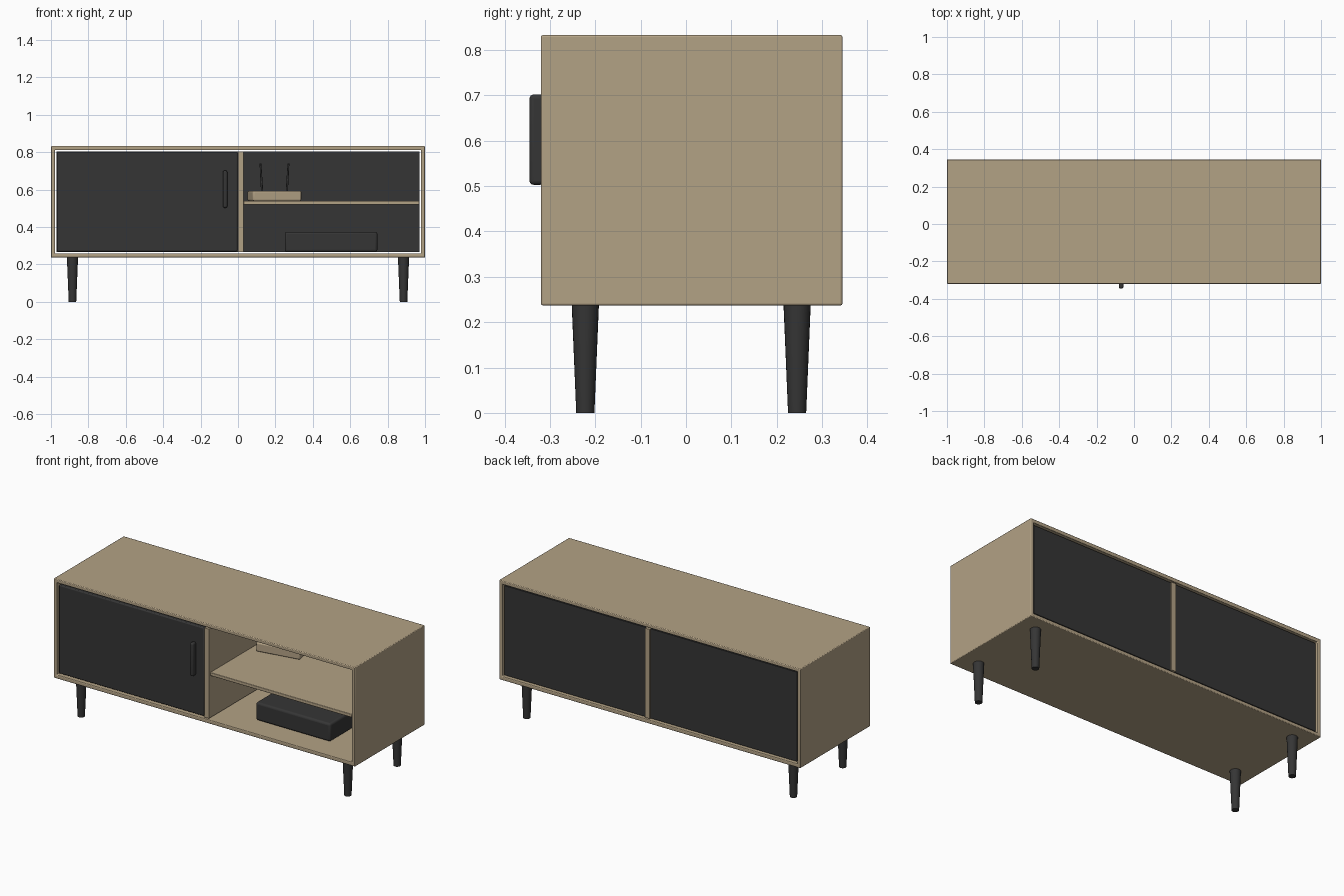
import bpy, bmesh, math
from mathutils import Matrix, Vector

if "Cube" in bpy.data.objects:
    bpy.data.objects.remove(bpy.data.objects["Cube"])


def material(name, rgb):
    m = bpy.data.materials.new(name)
    m.diffuse_color = (*rgb, 1)
    m.use_nodes = True
    m.node_tree.nodes["Principled BSDF"].inputs["Base Color"].default_value = m.diffuse_color
    return m


WOOD = material("light_wood", (0.45, 0.36, 0.235))
DARK = material("charcoal", (0.036, 0.036, 0.036))

# Carcass extents
Y0, Y1, Z0, Z1, T = -0.32, 0.345, 0.237, 0.833, 0.03


def finish(name, bm, mat, bevel=0.0, segments=2):
    bmesh.ops.recalc_face_normals(bm, faces=bm.faces)
    me = bpy.data.meshes.new(name)
    bm.to_mesh(me)
    bm.free()
    ob = bpy.data.objects.new(name, me)
    bpy.context.collection.objects.link(ob)
    me.materials.append(mat)
    if bevel:
        mod = ob.modifiers.new("soft_edges", 'BEVEL')
        mod.width = bevel
        mod.segments = segments
        mod.limit_method = 'ANGLE'
    bpy.ops.object.select_all(action='DESELECT')
    ob.select_set(True)
    bpy.context.view_layer.objects.active = ob
    bpy.ops.object.shade_smooth_by_angle(angle=math.radians(35))
    return ob


def box_mesh(x0, x1, y0, y1, z0, z1):
    bm = bmesh.new()
    bmesh.ops.create_cube(bm, size=1)
    bmesh.ops.scale(bm, vec=(x1 - x0, y1 - y0, z1 - z0), verts=bm.verts)
    bmesh.ops.translate(bm, vec=((x0 + x1) / 2, (y0 + y1) / 2, (z0 + z1) / 2), verts=bm.verts)
    return bm


def box(name, mat, *ext, bevel=0.0, segments=2):
    return finish(name, box_mesh(*ext), mat, bevel, segments)


def rod(name, mat, a, b, r0, r1, sides, bevel=0.0):
    a, b = Vector(a), Vector(b)
    bm = bmesh.new()
    rot = (b - a).to_track_quat('Z', 'Y').to_matrix().to_4x4()
    bmesh.ops.create_cone(bm, cap_ends=True, segments=sides, radius1=r0, radius2=r1,
                          depth=(b - a).length,
                          matrix=Matrix.Translation((a + b) / 2) @ rot)
    return finish(name, bm, mat, bevel)


# Carcass: open tube, made by insetting front and back and joining the holes
bm = box_mesh(-1, 1, Y0, Y1, Z0, Z1)
ends = [f for f in bm.faces if abs(f.normal.y) > 0.9]
bmesh.ops.inset_individual(bm, faces=ends, thickness=T)
hole_edges = [e for f in ends for e in f.edges]
bmesh.ops.delete(bm, geom=ends, context='FACES_ONLY')
bmesh.ops.bridge_loops(bm, edges=hole_edges)
finish("cabinet_carcass", bm, WOOD, 0.004)

# Divider, shelf and back panels
box("divider", WOOD, 0.0, 0.03, Y0 + 0.001, Y1 - 0.001, Z0 + T, Z1 - T)
box("shelf", WOOD, 0.03, 0.97, -0.308, 0.325, 0.52, 0.54, bevel=0.003)
for name, x0, x1 in (("left_back_panel", -0.97, 0.0), ("right_back_panel", 0.03, 0.97)):
    box(name, DARK, x0, x1, 0.323, 0.335, Z0 + T, Z1 - T)

# Door with upright pill-shaped handle
box("door", DARK, -0.968, -0.003, -0.317, -0.29, Z0 + T + 0.003, Z1 - T - 0.002, bevel=0.006)
box("door_handle", DARK, -0.081, -0.057, -0.345, -0.312, 0.503, 0.702, bevel=0.009, segments=4)

# Tapered legs
for side, x in (("left", -0.885), ("right", 0.885)):
    for end, y in (("front", -0.222), ("back", 0.245)):
        rod(f"{end}_{side}_leg", DARK, (x, y, 0), (x, y, Z0 + 0.002), 0.02, 0.03, 24)

# Media box on the cabinet floor
box("media_box", DARK, 0.25, 0.745, -0.19, 0.12, Z0 + T, 0.375, bevel=0.012, segments=3)

# Router on the shelf, turned slightly, with two leaning antennas
turn = Matrix.Translation((0.195, 0.162, 0.54)) @ Matrix.Rotation(math.radians(10), 4, 'Z')
bm = box_mesh(-0.132, 0.132, -0.085, 0.085, 0, 0.054)
bm.transform(turn)
finish("router", bm, WOOD, 0.008, 3)
for name, s in (("left_antenna", -1), ("right_antenna", 1)):
    rod(name, DARK, turn @ Vector((0.014 + s * 0.066, 0.08, 0.03)),
        turn @ Vector((0.014 + s * 0.076, 0.08, 0.2)), 0.006, 0.005, 12, 0.002)
